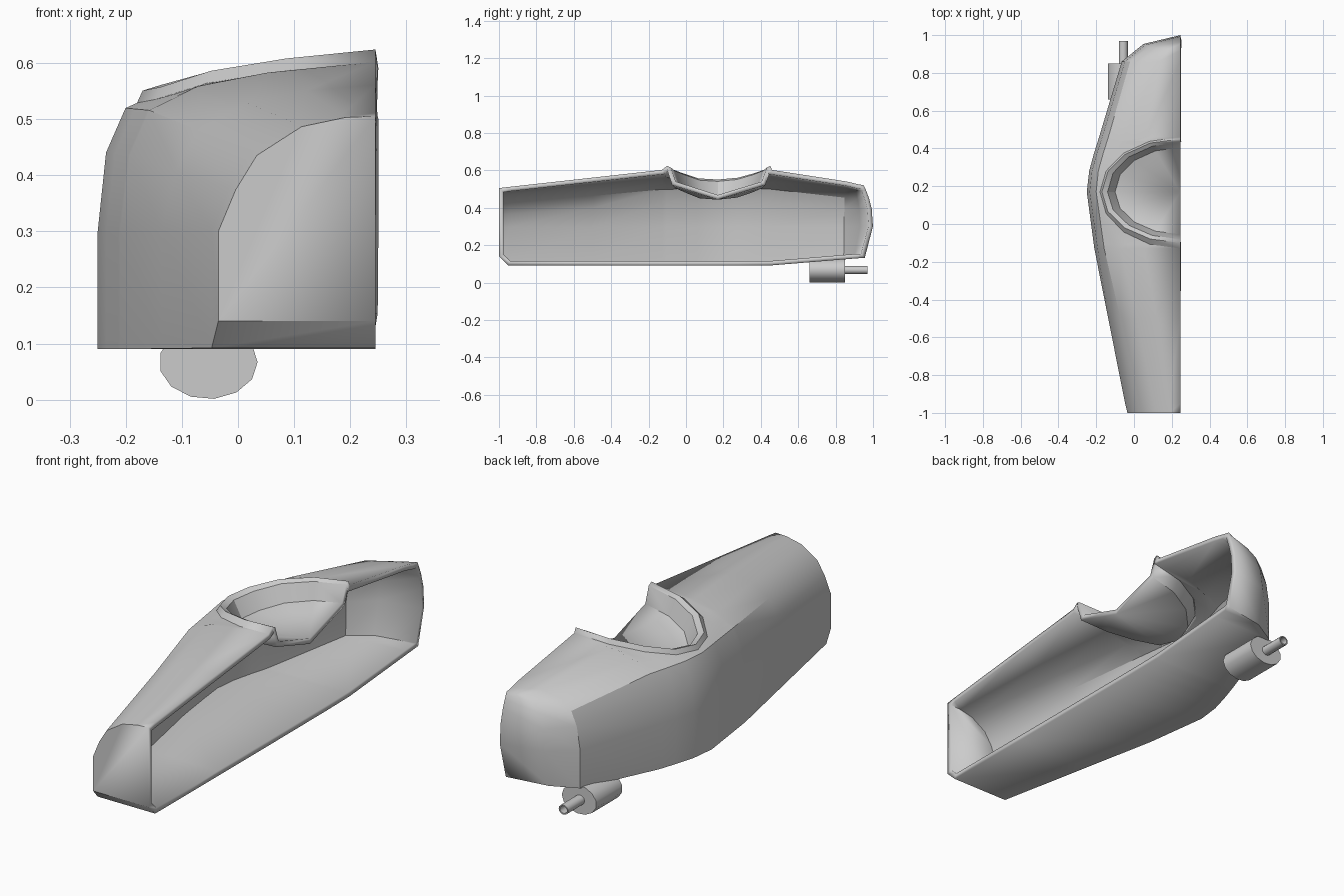
import bpy, bmesh, math
from mathutils import Vector

if "Cube" in bpy.data.objects:
    bpy.data.objects.remove(bpy.data.objects["Cube"])

CUT = 0.245                      # x of the open centre plane
CY = 0.17                        # cockpit centre along y
FOOT_RX, FOOT_F, FOOT_B = 0.425, 0.30, 0.29
WALL = 0.024

# upper section curves: (width fraction, height fraction above z = 0.3)
SLIM = [(1, 0), (.89, .36), (.755, .66), (.47, .91), (.19, .99), (0, 1)]
FULL = [(1, 0), (.97, .46), (.90, .72), (.72, .85), (.45, .93), (0, 1)]

# stations: y, half width, top z, bottom z, section blend
KEYS = [(-1, .28, .505, .14, 0), (-.95, .292, .511, .092, .05),
        (-.13, .455, .602, .09, .9), (.17, .495, .605, .09, 1),
        (.30, .48, .605, .09, 1), (.46, .43, .602, .092, .9),
        (.86, .31, .54, .125, .7), (.92, .195, .526, .13, .7),
        (.95, 0, .52, .132, .7)]


def lerp(a, b, t):
    return a + (b - a) * t


def station(y):
    for a, b in zip(KEYS, KEYS[1:]):
        if y <= b[0] + 1e-6:
            t = (y - a[0]) / (b[0] - a[0])
            return [lerp(p, q, t) for p, q in zip(a, b)]


def height(curve, f):
    for a, b in zip(curve, curve[1:]):
        if f >= b[0]:
            return lerp(b[1], a[1], (f - b[0]) / (a[0] - b[0]))
    return 1


def section(y, gap):
    """Half section from the bottom centre up to the top centre or cockpit edge."""
    y, w, top, bot, s = station(y)
    curve = [(lerp(a[0], b[0], s), lerp(a[1], b[1], s)) for a, b in zip(SLIM, FULL)]
    pts = [(0, bot), (w, bot), (w, .3)]
    f_end = gap / w if w else 0
    sh = curve[2][0]
    for i, (f, h) in enumerate(curve[1:], 1):
        if i >= 2:
            f = f_end + f * (sh - f_end) / sh
            h = height(curve, f)
        pts.append((f * w, .3 + h * (top - .3)))
    k = min(max((y - .86) / .09, 0), 1)      # bulge of the nose
    return [Vector((CUT - x, y + k * .05 * (1 - ((z - .32) / .2) ** 2), z)) for x, z in pts]


def finish(bm, name, angle=32):
    me = bpy.data.meshes.new(name)
    bm.to_mesh(me)
    bm.free()
    ob = bpy.data.objects.new(name, me)
    bpy.context.collection.objects.link(ob)
    bpy.ops.object.select_all(action='DESELECT')
    ob.select_set(True)
    bpy.context.view_layer.objects.active = ob
    bpy.ops.object.shade_smooth_by_angle(angle=math.radians(angle))
    return ob


def bridge(bm, a, b):
    for i in range(len(a) - 1):
        bm.faces.new((a[i], a[i + 1], b[i + 1], b[i]))


# body shell: lofted half hull with a gap for the cockpit
bm = bmesh.new()
N = 8
arc = [math.pi * i / N for i in range(N + 1)]
hole = []
for a in arc:
    c = -math.cos(a)
    hole.append((CY + c * (FOOT_F if c < 0 else FOOT_B), FOOT_RX * math.sin(a)))
stations = [(-1, 0), (-.95, 0), (-.5, 0)] + hole + [(.86, 0), (.92, 0), (.95, 0)]
rings = [[bm.verts.new(p) for p in section(y, g)] for y, g in stations]
for a, b in zip(rings, rings[1:]):
    bridge(bm, a, b)
bm.faces.new(rings[0])

# cockpit: raised rim, sloped wall and dished floor
foot = [r[-1] for r in rings[3:3 + N + 1]]
prev = foot
for rx, front, back, dz in ((.415, .27, .28, .022), (.385, .25, .262, .012), (.345, .225, .235, -.062)):
    ring = []
    for a, v in zip(arc, foot):
        c = -math.cos(a)
        ring.append(bm.verts.new((CUT - rx * math.sin(a), CY + c * (front if c < 0 else back),
                                  v.co.z + dz)))
    bridge(bm, prev, ring)
    prev = ring
hub = bm.verts.new((CUT, CY, .468))
for a, b in zip(prev, prev[1:]):
    bm.faces.new((a, b, hub))

bmesh.ops.remove_doubles(bm, verts=bm.verts, dist=.0005)
bmesh.ops.recalc_face_normals(bm, faces=bm.faces)
side = min(bm.faces, key=lambda f: f.calc_center_median().x)
if side.normal.x > 0:
    bmesh.ops.reverse_faces(bm, faces=bm.faces)
body = finish(bm, "body_shell")
mod = body.modifiers.new("wall", 'SOLIDIFY')
mod.thickness = WALL
mod.offset = -1
mod.use_even_offset = True


# under-nose pod and its hollow nozzle: profiles swept around the y axis
def turned(name, profile, cx, cz, squash, sides=13):
    bm = bmesh.new()
    loops = []
    for r, y in profile:
        loop = [bm.verts.new((cx + r * math.cos(2 * math.pi * i / sides), y,
                              cz + r * squash * math.sin(2 * math.pi * i / sides)))
                for i in range(sides)]
        loops.append(loop)
    for a, b in zip(loops, loops[1:]):
        bridge(bm, a + a[:1], b + b[:1])
    bm.faces.new(loops[0])
    bm.faces.new(loops[-1])
    bmesh.ops.recalc_face_normals(bm, faces=bm.faces)
    return finish(bm, name, 40)


turned("pod", [(.088, .66), (.088, .85)], -.053, .067, .75)
turned("nozzle", [(.024, .85), (.024, .97), (.018, .97), (.018, .87)], -.057, .067, .92)
